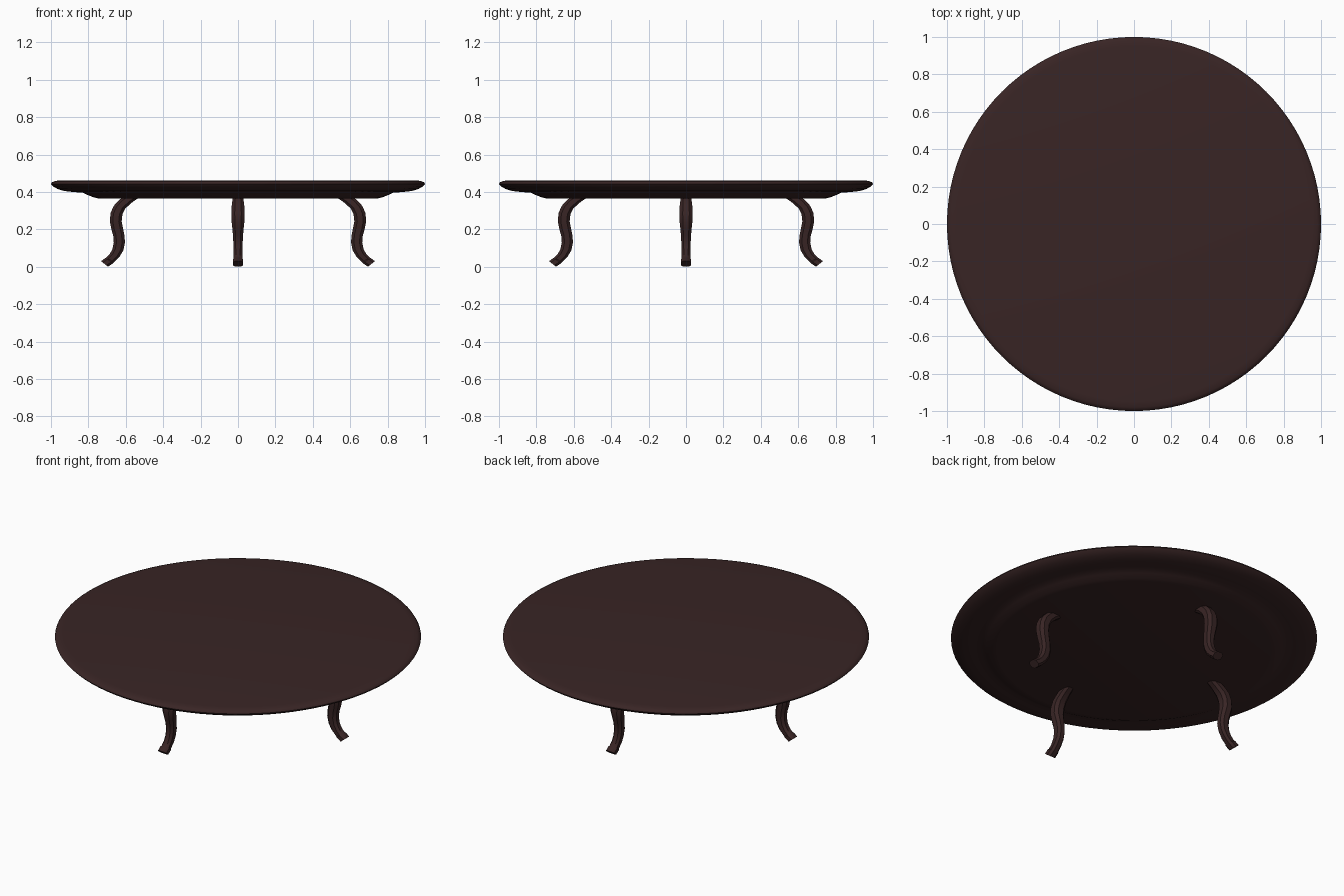
import bpy, bmesh, math
from mathutils import Vector, Matrix

cube = bpy.data.objects.get("Cube")
if cube:
    bpy.data.objects.remove(cube, do_unlink=True)

wood = bpy.data.materials.new("dark_wood")
wood.use_nodes = True
colour = (0.040, 0.018, 0.018, 1)
wood.diffuse_color = colour
wood.node_tree.nodes["Principled BSDF"].inputs["Base Color"].default_value = colour


def finish(name, bm, angle):
    """Turn a bmesh into a smooth-shaded wooden object."""
    bmesh.ops.recalc_face_normals(bm, faces=bm.faces)
    mesh = bpy.data.meshes.new(name)
    bm.to_mesh(mesh)
    bm.free()
    mesh.materials.append(wood)
    obj = bpy.data.objects.new(name, mesh)
    bpy.context.collection.objects.link(obj)
    bpy.ops.object.select_all(action='DESELECT')
    obj.select_set(True)
    bpy.context.view_layer.objects.active = obj
    bpy.ops.object.shade_smooth_by_angle(angle=math.radians(angle))
    return obj


def loft(bm, rings):
    """Skin a list of closed rings and cap both ends."""
    loops = [[bm.verts.new(p) for p in ring] for ring in rings]
    for a, b in zip(loops, loops[1:]):
        for i in range(len(a)):
            j = (i + 1) % len(a)
            bm.faces.new((a[i], a[j], b[j], b[i]))
    bm.faces.new(loops[0])
    bm.faces.new(loops[-1])


# Round top with a rolled edge and a stepped skirt underneath: (radius, height)
profile = [(0.75, 0.366), (0.775, 0.372), (0.81, 0.386), (0.83, 0.396),
           (0.875, 0.399), (0.93, 0.405), (0.965, 0.416), (0.99, 0.43),
           (1.0, 0.442), (0.995, 0.451), (0.98, 0.458), (0.95, 0.462)]
SIDES = 96
bm = bmesh.new()
loft(bm, [[(r * math.cos(i * math.tau / SIDES), r * math.sin(i * math.tau / SIDES), z)
           for i in range(SIDES)] for r, z in profile])
finish("table_top", bm, 40)

# Curved leg: outer point, inner point (distance from centre, height), half width
stations = [((0.595, 0.385), (0.525, 0.372), 0.026),
            ((0.635, 0.358), (0.565, 0.345), 0.030),
            ((0.665, 0.325), (0.602, 0.312), 0.034),
            ((0.682, 0.285), (0.618, 0.280), 0.035),
            ((0.685, 0.240), (0.622, 0.242), 0.034),
            ((0.677, 0.200), (0.615, 0.207), 0.030),
            ((0.667, 0.165), (0.608, 0.172), 0.027),
            ((0.664, 0.130), (0.604, 0.130), 0.025),
            ((0.671, 0.095), (0.613, 0.088), 0.024),
            ((0.686, 0.067), (0.633, 0.054), 0.024),
            ((0.705, 0.048), (0.662, 0.025), 0.024),
            ((0.710, 0.046), (0.666, 0.020), 0.028),
            ((0.732, 0.030), (0.695, 0.000), 0.028)]
# Chamfered cross-section: (share of depth from inner to outer, share of width)
section = [(0, -0.5), (0, 0.5), (0.25, 1), (0.75, 1),
           (1, 0.5), (1, -0.5), (0.75, -1), (0.25, -1)]

for k, name in enumerate(["left_leg", "back_leg", "right_leg", "front_leg"]):
    turn = Matrix.Rotation(k * math.pi / 2, 3, 'Z')
    rings = []
    for outer, inner, half in stations:
        o, n = Vector((outer[0], 0, outer[1])), Vector((inner[0], 0, inner[1]))
        rings.append([turn @ (n.lerp(o, t) + Vector((0, s * half, 0)))
                      for t, s in section])
    bm = bmesh.new()
    loft(bm, rings)
    finish(name, bm, 35)
